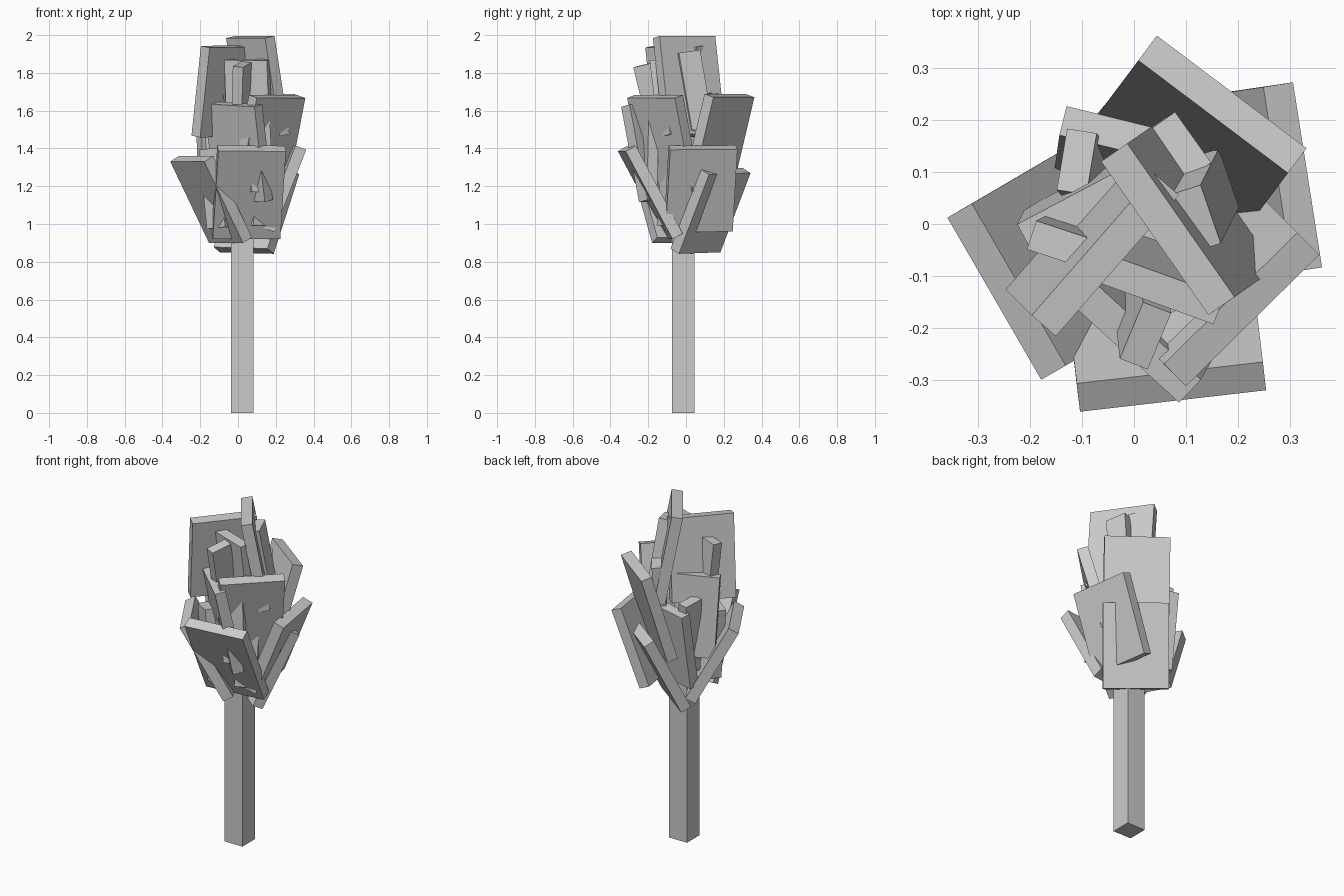
import bpy
from math import radians, cos, sin
from mathutils import Vector, Matrix


def box(name, bottom, top, yaw, width, depth):
    """Box running from bottom centre to top centre, its width pointing along yaw."""
    a, b = Vector(bottom), Vector(top)
    up = (b - a).normalized()
    side = Vector((cos(radians(yaw)), sin(radians(yaw)), 0))
    side = (side - up * side.dot(up)).normalized()
    out = up.cross(side)
    rot = Matrix((side, out, up)).transposed().to_4x4()
    bpy.ops.mesh.primitive_cube_add(size=1)
    ob = bpy.context.object
    ob.name = name
    ob.data.transform(Matrix.Translation((a + b) / 2) @ rot
                      @ Matrix.Diagonal((width, depth, (b - a).length, 1)))
    return ob


# Square trunk
box("trunk", (0.022, -0.015, 0), (0.022, -0.015, 1.25), 0, 0.12, 0.12)

# Large leaf slabs: bottom centre, top centre, yaw
large = [
    ((0.042, -0.065, 0.935), (0.072, -0.313, 1.40), 6.5),   # front, low
    ((-0.04, -0.01, 0.915), (-0.245, -0.13, 1.345), -60),   # left, low
    ((0.135, 0.065, 0.97), (0.305, 0.09, 1.405), -81),      # right, low
    ((0.03, 0.05, 0.86), (0.165, 0.21, 1.28), -37),         # back right, low
    ((0.08, 0.11, 1.17), (0.17, 0.23, 1.68), -37),          # back right, middle
    ((0.112, -0.07, 1.18), (0.207, -0.164, 1.675), 44.5),   # front right, middle
    ((0.03, -0.105, 1.13), (-0.025, -0.2, 1.635), -43),     # front left, middle
    ((-0.105, -0.01, 1.465), (-0.055, -0.06, 1.94), 49),    # upper left
    ((0.145, 0.045, 1.47), (0.065, -0.01, 1.99), -55),      # crown
]
for i, (lo, hi, yaw) in enumerate(large):
    box(f"large_leaf_{i + 1}", lo, hi, yaw, 0.36, 0.062)

# Medium leaf slabs
medium = [
    ((-0.09, 0.06, 1.15), (-0.105, 0.03, 1.63), 28),
    ((-0.03, 0.10, 1.0), (-0.02, 0.17, 1.45), -14),
    ((0.065, -0.07, 1.42), (0.05, -0.125, 1.87), -20),
]
for i, (lo, hi, yaw) in enumerate(medium):
    box(f"medium_leaf_{i + 1}", lo, hi, yaw, 0.24, 0.058)

# Narrow leaf slabs filling the gaps
small = [
    ((-0.07, 0.07, 1.05), (-0.11, 0.12, 1.5), 81),
    ((-0.10, -0.02, 1.38), (-0.14, -0.04, 1.82), -18),
    ((0.01, -0.11, 1.42), (0.022, -0.215, 1.845), 69),
    ((0.07, 0.10, 1.25), (0.09, 0.15, 1.69), -55),
    ((0.155, 0.08, 1.5), (0.12, 0.01, 1.91), -72),
    ((0.12, -0.2, 1.17), (0.1, -0.19, 1.6), 20),
    ((-0.1, -0.11, 0.98), (-0.14, -0.1, 1.4), -35),
    ((0.12, -0.1, 0.99), (0.13, -0.08, 1.4), 30),
]
for i, (lo, hi, yaw) in enumerate(small):
    box(f"small_leaf_{i + 1}", lo, hi, yaw, 0.12, 0.058)
